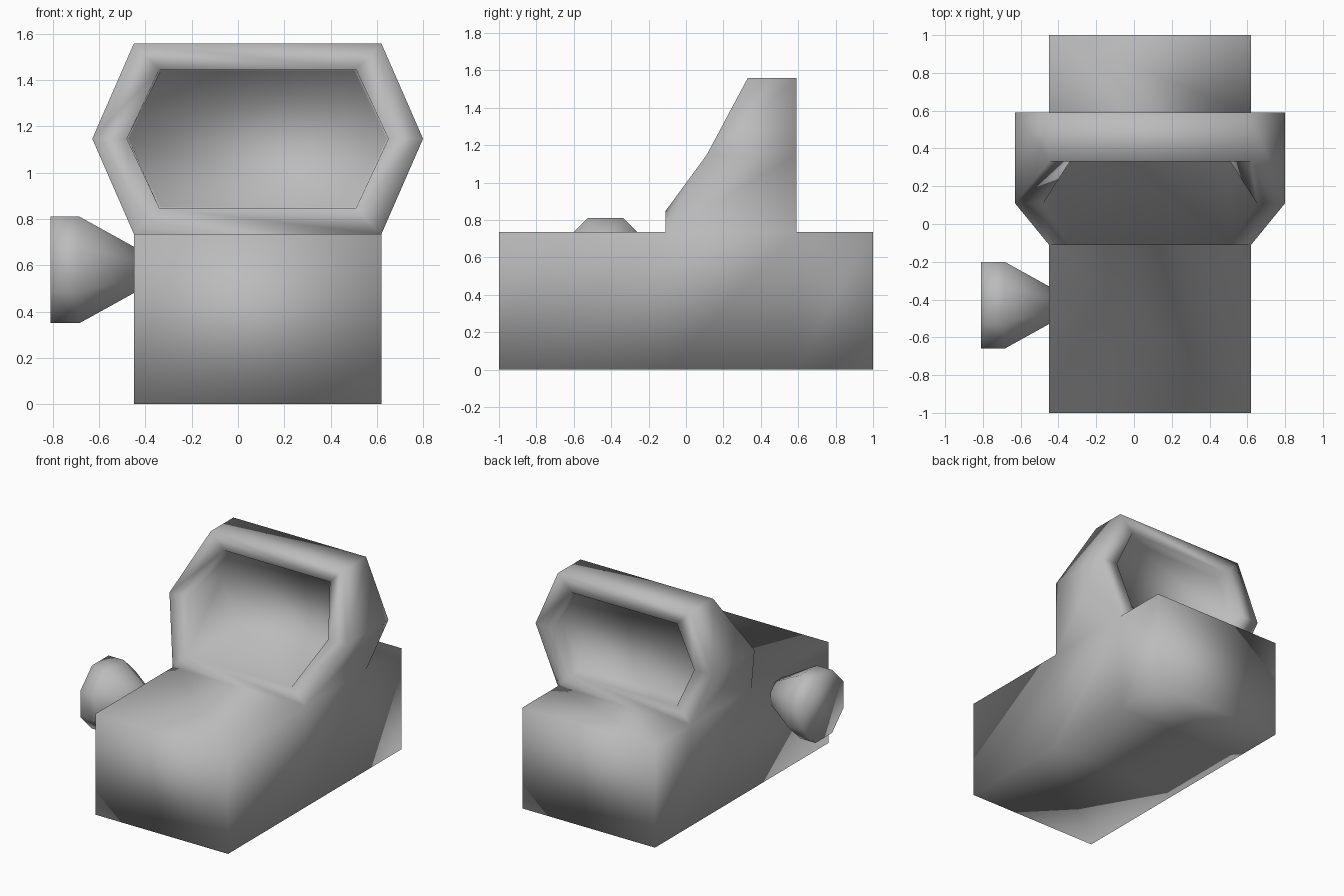
import bpy
import bmesh
import math
from mathutils import Matrix

cube = bpy.data.objects.get("Cube")
if cube:
    bpy.data.objects.remove(cube, do_unlink=True)

# One grey for everything
grey = bpy.data.materials.new("plain_grey")
grey.use_nodes = True
colour = (0.5, 0.5, 0.5, 1)
grey.diffuse_color = colour
grey.node_tree.nodes["Principled BSDF"].inputs["Base Color"].default_value = colour

CX, MID_Z = 0.085, 1.147      # centre of the hood
HALF, DECK = 0.535, 0.735     # body half width and deck height
FRONT, BACK = -0.11, 0.59     # hood foot and hood back


def finish(bm, name):
    bmesh.ops.remove_doubles(bm, verts=bm.verts, dist=0.002)
    bmesh.ops.recalc_face_normals(bm, faces=bm.faces)
    mesh = bpy.data.meshes.new(name)
    bm.to_mesh(mesh)
    bm.free()
    mesh.materials.append(grey)
    mesh.shade_smooth()
    obj = bpy.data.objects.new(name, mesh)
    bpy.context.collection.objects.link(obj)
    return obj


def loft(bm, rings, skip=lambda ring, side: False):
    """Join rings of points with quads and cap both ends."""
    loops = [[bm.verts.new(p) for p in ring] for ring in rings]
    for r, (a, b) in enumerate(zip(loops, loops[1:])):
        n = len(a)
        for i in range(n):
            j = (i + 1) % n
            if not skip(r, i):
                bm.faces.new((a[i], a[j], b[j], b[i]))
    bm.faces.new(loops[0])
    bm.faces.new(loops[-1])


def hexagon(flat, point, height, depth):
    """Hexagon facing -y, first side at the bottom; depth gives y per level."""
    outline = [(-flat, -1), (flat, -1), (point, 0),
               (flat, 1), (-flat, 1), (-point, 0)]
    return [(CX + x, depth(level), MID_Z + level * height) for x, level in outline]


def slanted(level):
    return 0.11 + 0.22 * level


def at(y):
    return lambda level: y


# Body block, left open under the hood
bm = bmesh.new()
corners = [(-HALF, 0), (HALF, 0), (HALF, DECK), (-HALF, DECK)]
loft(bm, [[(CX + x, y, z) for x, z in corners] for y in (-1, FRONT, BACK, 1)],
     skip=lambda ring, side: ring == 1 and side == 2)

# Hood: recessed panel, slanted front rim, outer shell, back rim, panel
OUTER, INNER, PANEL = (HALF, 0.715, 0.412), (0.425, 0.565, 0.3), (0.417, 0.557, 0.294)
loft(bm, [hexagon(*PANEL, at(0.48)),
          hexagon(*INNER, slanted),
          hexagon(*OUTER, slanted),
          hexagon(*OUTER, at(BACK)),
          hexagon(*INNER, at(BACK)),
          hexagon(*PANEL, at(0.5))],
     skip=lambda ring, side: ring == 2 and side == 0)
finish(bm, "body_and_hood")

# Eight-sided side knob, tapering toward the body
bm = bmesh.new()
rings = []
for x, apothem in ((-0.81, 0.23), (-0.685, 0.23), (-0.45, 0.1)):
    radius = apothem / math.cos(math.pi / 8)
    angles = [math.pi / 8 + k * math.pi / 4 for k in range(8)]
    rings.append([(x, radius * math.cos(a), radius * math.sin(a)) for a in angles])
loft(bm, rings)
bmesh.ops.transform(bm, matrix=Matrix.Translation((0, -0.43, 0.58)), verts=bm.verts)
finish(bm, "side_knob")
